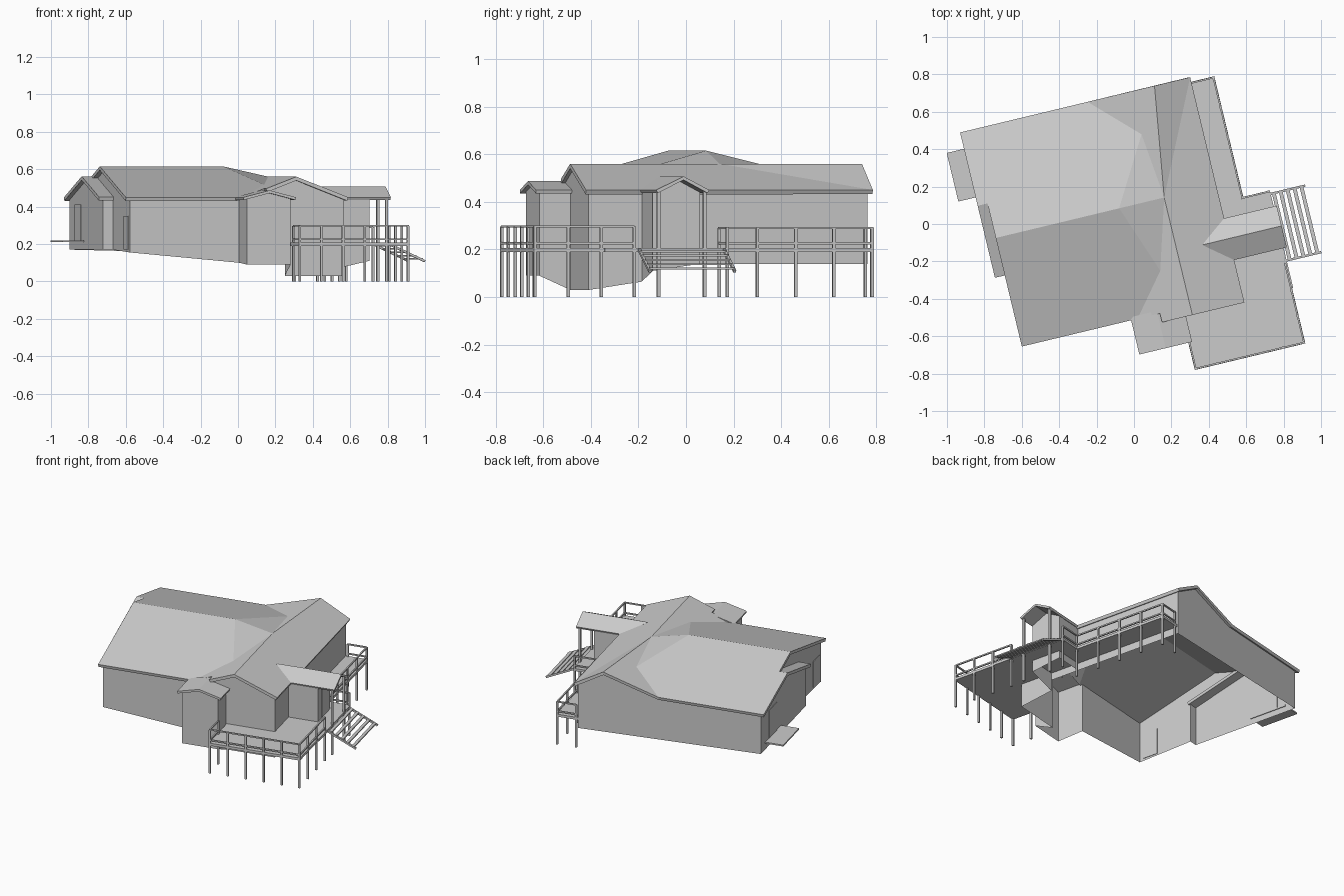
import bpy, bmesh, math
from mathutils import Vector

if "Cube" in bpy.data.objects:
    bpy.data.objects.remove(bpy.data.objects["Cube"])

ANGLE = math.radians(13.5)   # whole house is turned on its plot


def add(name, bm):
    me = bpy.data.meshes.new(name)
    bm.to_mesh(me)
    bm.free()
    ob = bpy.data.objects.new(name, me)
    ob.rotation_euler = (0, 0, ANGLE)
    bpy.context.collection.objects.link(ob)
    return ob


def box(bm, u0, u1, v0, v1, z0, z1):
    r = bmesh.ops.create_cube(bm, size=1)
    for v in r['verts']:
        v.co = (u0 + (v.co.x + .5) * (u1 - u0), v0 + (v.co.y + .5) * (v1 - v0),
                z0 + (v.co.z + .5) * (z1 - z0))


def beam(bm, p, q, w=.011):
    p, q = Vector(p), Vector(q)
    d = q - p
    rot = d.to_track_quat('Z', 'Y')
    r = bmesh.ops.create_cube(bm, size=1)
    for v in r['verts']:
        c = Vector((v.co.x * w, v.co.y * w, v.co.z * d.length))
        v.co = rot @ c + (p + q) / 2


def wall_u(name, u, pts):
    """Wall at constant u, outline given as (v, z)."""
    bm = bmesh.new()
    bm.faces.new([bm.verts.new((u, v, z)) for v, z in pts])
    return add(name, bm)


def wall_v(name, v, pts):
    """Wall at constant v, outline given as (u, z)."""
    bm = bmesh.new()
    bm.faces.new([bm.verts.new((u, v, z)) for u, z in pts])
    return add(name, bm)


def roof(name, points, faces, t=.02):
    bm = bmesh.new()
    vs = {k: bm.verts.new(p) for k, p in points.items()}
    for f in faces:
        face = bm.faces.new([vs[k] for k in f.split()])
        face.normal_update()
        if face.normal.z < 0:
            face.normal_flip()
    ob = add(name, bm)
    m = ob.modifiers.new("thickness", 'SOLIDIFY')
    m.thickness, m.offset = t, -1
    return ob


# main roof with crossing wing roof
roof("main_roof", {
    'A': (-.79, .693, .45), 'H': (-.79, .29, .562), 'G': (-.736, .29, .562),
    'R': (-.736, .1, .615), 'E': (-.058, .1, .615), 'P': (.19, .1, .56),
    'K': (-.736, -.497, .449), 'V': (-.1, -.497, .449), 'W': (.078, -.276, .517),
    'X': (.151, .457, .516), 'Y': (-.089, .693, .45), 'Q': (.279, .693, .56),
    'B': (.475, .693, .45), 'C': (.476, -.546, .45), 'F': (.19, -.546, .56),
    'M': (.023, -.546, .496), 'N': (.023, -.497, .496)},
    ["A H G R E X Y", "K V W E R", "E W P", "E P X", "V N M F P W",
     "Y X P Q", "F C B P", "P B Q"])
roof("side_gable_roof", {
    'a': (-.79, .29, .562), 'b': (-.79, -.106, .452),
    'c': (-.70, -.106, .452), 'd': (-.70, .29, .562)}, ["a b c d"])


# small gabled roofs
roof("front_bay_roof", {
    'a': (-.135, -.685, .45), 'b': (.01, -.685, .487), 'c': (.155, -.685, .45),
    'd': (.155, -.5, .45), 'e': (.01, -.48, .487), 'f': (-.135, -.48, .45)},
    ["a b e f", "b c d e"], .015)
roof("entry_roof", {
    'a': (.765, -.312, .45), 'b': (.765, -.194, .507), 'c': (.765, -.083, .45),
    'd': (.47, -.083, .45), 'e': (.33, -.194, .507), 'f': (.47, -.312, .45)},
    ["a b e f", "b c d e"], .015)

# walls, open underneath
wall_v("back_wall", .675, [(-.765, .17), (.455, .14), (.455, .445), (.279, .545),
                           (-.089, .44), (-.765, .44)])
wall_u("side_gable_wall", -.765, [(.675, .17), (.675, .44), (.29, .55), (-.09, .44), (-.09, .17)])
wall_v("side_jog_wall", -.09, [(-.765, .17), (-.71, .17), (-.71, .445), (-.765, .445)])
wall_u("main_gable_wall", -.71, [(-.48, .155), (-.09, .17), (-.09, .44), (.29, .55),
                                 (.1, .603), (-.48, .44)])
wall_v("front_wall", -.48, [(-.71, .155), (-.11, .10), (-.11, .44), (-.71, .44)])
wall_u("bay_left_wall", -.11, [(-.665, .09), (-.48, .10), (-.48, .445), (-.665, .445)])
wall_v("bay_front_wall", -.665, [(-.11, .09), (.13, .09), (.13, .445), (.01, .475), (-.11, .445)])
wall_u("bay_right_wall", .13, [(-.665, .09), (-.53, .03), (-.53, .445), (-.665, .445)])
wall_v("wing_front_wall", -.53, [(.13, .03), (.455, .03), (.455, .445), (.19, .55),
                                 (.03, .488), (.03, .43), (.13, .43)])
wall_u("wing_right_wall", .455, [(-.53, .03), (-.3, .065), (-.3, .14), (.675, .14),
                                 (.675, .445), (-.53, .445)])
wall_v("entry_near_wall", -.3, [(.455, .065), (.65, .11), (.65, .445), (.455, .445)])
wall_v("entry_far_wall", -.095, [(.455, .14), (.65, .14), (.65, .445), (.455, .445)])
wall_u("entry_front_wall", .65, [(-.3, .11), (-.095, .14), (-.095, .445), (-.194, .495), (-.3, .445)])

# doors
for name, u0, u1, v0, v1, z0, z1 in [
        ("porch_door", -.768, -.762, .41, .54, .22, .41),
        ("side_door", -.713, -.707, -.45, -.345, .172, .35),
        ("entry_door", .647, .653, -.24, -.15, .21, .40)]:
    bm = bmesh.new()
    box(bm, u0, u1, v0, v1, z0, z1)
    add(name, bm)

# porch slab
bm = bmesh.new()
box(bm, -.885, -.76, .336, .603, .21, .22)
add("porch_slab", bm)

# deck floor
bm = bmesh.new()
box(bm, .134, .742, -.835, -.53, .19, .207)
box(bm, .455, .748, -.53, .005, .19, .207)
box(bm, .455, .602, .005, .668, .19, .207)
add("deck_floor", bm)


# deck railings with posts reaching the ground
def railing(name, p, q, n, top=.297):
    bm = bmesh.new()
    p, q = Vector(p), Vector(q)
    for z in (top, .226):
        beam(bm, (*p, z), (*q, z), .009)
    for i in range(n):
        c = p.lerp(q, i / (n - 1))
        beam(bm, (*c, 0), (*c, top), .012)
    add(name, bm)


railing("front_railing", (.14, -.829), (.736, -.829), 6)
railing("left_railing", (.14, -.829), (.14, -.69), 2)
railing("right_railing", (.736, -.829), (.736, -.4), 4)
railing("back_deck_railing", (.596, .0), (.596, .66), 5, .29)
railing("back_end_railing", (.47, .662), (.596, .662), 2, .29)
railing("landing_railing", (.596, 0), (.742, 0), 2, .29)

# entry posts holding the small roof
bm = bmesh.new()
for v in (-.298, -.098):
    beam(bm, (.745, v, 0), (.745, v, .45), .014)
add("entry_posts", bm)

# open stairs
bm = bmesh.new()
for v in (-.38, -.014):
    beam(bm, (.745, v, .197), (.936, v, .108), .012)
for i in range(5):
    u, z = .765 + i * .038, .188 - i * .018
    box(bm, u - .010, u + .010, -.38, -.014, z, z + .008)
add("entry_stairs", bm)
